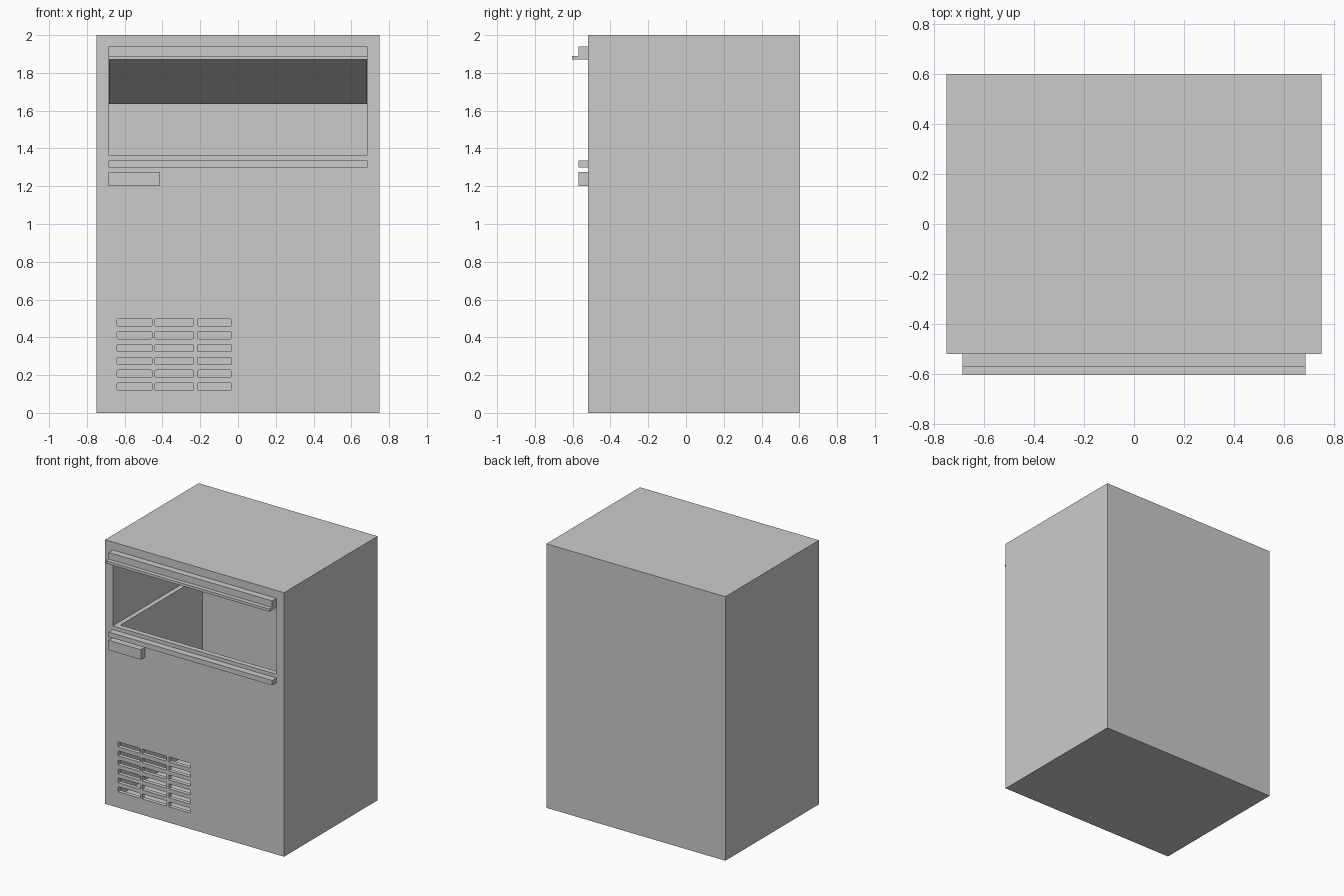
import bpy, bmesh
from mathutils import Vector

if "Cube" in bpy.data.objects:
    bpy.data.objects.remove(bpy.data.objects["Cube"])


def add_mesh(name, bm):
    bmesh.ops.recalc_face_normals(bm, faces=bm.faces)
    me = bpy.data.meshes.new(name)
    bm.to_mesh(me)
    bm.free()
    ob = bpy.data.objects.new(name, me)
    bpy.context.collection.objects.link(ob)
    return ob


def add_cube(bm, x, y, z):
    """Add a box given (min, max) ranges to bm, returning its vertices."""
    verts = bmesh.ops.create_cube(bm, size=1)["verts"]
    for v in verts:
        v.co = Vector([r[0] + (c + 0.5) * (r[1] - r[0])
                       for c, r in zip(v.co, (x, y, z))])
    return verts


def box(name, x, y, z):
    bm = bmesh.new()
    add_cube(bm, x, y, z)
    return add_mesh(name, bm)


def extrude_profile(name, yz, x0, x1):
    """Extrude a y-z outline along x."""
    bm = bmesh.new()
    face = bm.faces.new([bm.verts.new((x0, y, z)) for y, z in yz])
    new = bmesh.ops.extrude_face_region(bm, geom=[face])["geom"]
    verts = [g for g in new if isinstance(g, bmesh.types.BMVert)]
    bmesh.ops.translate(bm, verts=verts, vec=(x1 - x0, 0, 0))
    return add_mesh(name, bm)


def cut(target, cutter):
    mod = target.modifiers.new("cut", 'BOOLEAN')
    mod.operation = 'DIFFERENCE'
    mod.solver = 'EXACT'
    mod.object = cutter
    bpy.context.view_layer.objects.active = target
    bpy.ops.object.modifier_apply(modifier=mod.name)
    bpy.data.objects.remove(cutter)


W = 0.685  # half width of opening and trims

# Cabinet body with ice bin, door opening and machine compartment
cabinet = box("cabinet", (-0.75, 0.75), (-0.52, 0.60), (0, 2))
cut(cabinet, box("opening_cutter", (-W, W), (-0.6, 0.54), (1.365, 1.92)))
cut(cabinet, box("bin_cutter", (-0.65, 0.65), (-0.48, 0.505), (0.62, 1.5)))
cut(cabinet, box("compartment_cutter", (-0.71, 0.71), (-0.49, 0.56), (0.03, 0.57)))

# Ventilation slots: three columns by six rows, slightly rounded corners
bm = bmesh.new()
for x0, x1 in ((-0.64, -0.455), (-0.44, -0.235), (-0.215, -0.035)):
    for row in range(6):
        z = 0.12 + row * 0.068
        add_cube(bm, (x0, x1), (-0.55, -0.47), (z, z + 0.038))
along_y = [e for e in bm.edges
           if abs(e.verts[0].co.y - e.verts[1].co.y) > 0.05]
bmesh.ops.bevel(bm, geom=along_y, offset=0.006, segments=2, profile=0.5,
                affect='EDGES')
cut(cabinet, add_mesh("slot_cutter", bm))

# Door slid up and back: handle with lip at the front, panel sloping inside
extrude_profile("door_handle", [(-0.515, 1.87), (-0.603, 1.87), (-0.603, 1.89),
                                (-0.57, 1.89), (-0.57, 1.94), (-0.515, 1.94)], -W, W)
extrude_profile("door_panel", [(-0.52, 1.87), (0.08, 1.635), (0.09, 1.66),
                               (-0.51, 1.90)], -W + 0.002, W - 0.002)

# Trim bar under the opening and the control box
box("trim_bar", (-W, W), (-0.57, -0.515), (1.30, 1.337))
box("control_box", (-W, -0.415), (-0.57, -0.515), (1.20, 1.275))
